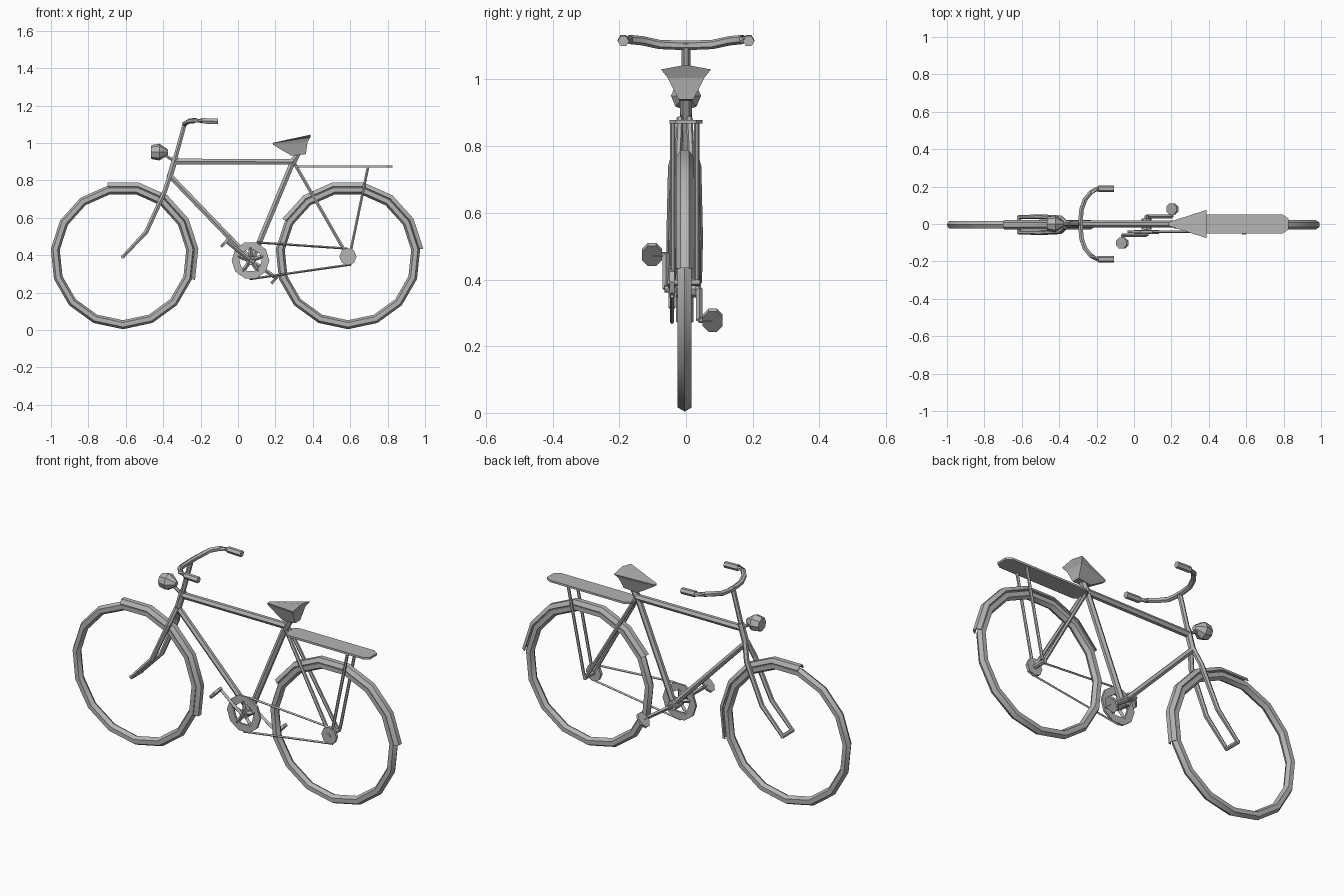
import bpy, bmesh
from math import sin, cos, radians, pi
from mathutils import Vector, Matrix

cube = bpy.data.objects.get("Cube")
if cube:
    bpy.data.objects.remove(cube, do_unlink=True)

grey = bpy.data.materials.new("grey metal")
grey.use_nodes = True
grey.diffuse_color = (0.46, 0.46, 0.46, 1)
grey.node_tree.nodes["Principled BSDF"].inputs["Base Color"].default_value = (0.46, 0.46, 0.46, 1)


def finish(name, bm, smooth=True):
    bmesh.ops.recalc_face_normals(bm, faces=bm.faces)
    mesh = bpy.data.meshes.new(name)
    bm.to_mesh(mesh)
    bm.free()
    mesh.materials.append(grey)
    ob = bpy.data.objects.new(name, mesh)
    bpy.context.collection.objects.link(ob)
    if smooth:
        bpy.ops.object.select_all(action='DESELECT')
        ob.select_set(True)
        bpy.context.view_layer.objects.active = ob
        bpy.ops.object.shade_smooth_by_angle(angle=radians(30))


def loft(name, rings, closed=False, smooth=True):
    """Skin a list of equal-length point rings, capping the ends unless closed."""
    bm = bmesh.new()
    vs = [[bm.verts.new(p) for p in ring] for ring in rings]
    n = len(vs[0])
    pairs = list(zip(vs, vs[1:])) + ([(vs[-1], vs[0])] if closed else [])
    for a, b in pairs:
        for i in range(n):
            j = (i + 1) % n
            bm.faces.new((a[i], a[j], b[j], b[i]))
    if not closed:
        bm.faces.new(vs[0])
        bm.faces.new(vs[-1])
    finish(name, bm, smooth)


def tube(name, path, radius, sides=6, smooth=False):
    """Sweep a polygon along a path; radius may be one value or one per point."""
    pts = [Vector(p) for p in path]
    radii = radius if isinstance(radius, (list, tuple)) else [radius] * len(pts)
    rings = []
    for i, p in enumerate(pts):
        t = (pts[min(i + 1, len(pts) - 1)] - pts[max(i - 1, 0)]).normalized()
        ref = Vector((0, 0, 1)) if abs(t.y) > 0.6 else Vector((0, 1, 0))
        u = (ref - t * ref.dot(t)).normalized()
        v = t.cross(u)
        rings.append([p + radii[i] * (u * cos(a) + v * sin(a))
                      for a in (2 * pi * k / sides for k in range(sides))])
    loft(name, rings, smooth=smooth)


def arc(name, centre, section, degrees, closed=False):
    """Sweep a (radius, y) section around a sideways axle."""
    rings = [[(centre[0] + r * cos(radians(d)), y, centre[1] + r * sin(radians(d)))
              for r, y in section] for d in degrees]
    loft(name, rings, closed)


def mirror_tubes(name, path, radius, middle=0.0):
    for side, s in (("left", 1), ("right", -1)):
        tube(f"{name}_{side}", [(x, middle + y * s, z) for x, y, z in path], radius)


def axle(name, x, z, y0, y1, radius, sides=8):
    tube(name, [(x, y0, z), (x, y1, z)], radius, sides)


FRONT, REAR, CRANK = (-0.615, 0.392), (0.588, 0.392), (0.067, 0.372)
MID = -0.004  # wheel plane

# Wheels: fifteen-sided hoops with a hexagonal tyre section
tyre = [(0.364 + 0.024 * cos(k * pi / 3), MID + 0.024 * sin(k * pi / 3)) for k in range(6)]
for name, centre in (("front_tyre", FRONT), ("rear_tyre", REAR)):
    arc(name, centre, tyre, range(-90, 270, 24), closed=True)

# Mudguards: thin arched strips
strip = [(0.384, -0.026), (0.405, -0.013), (0.405, 0.013), (0.384, 0.026),
         (0.38, 0.024), (0.401, 0.011), (0.401, -0.011), (0.38, -0.024)]
guard = [(r, y + MID) for r, y in strip]
arc("front_mudguard", FRONT, guard, range(-18, 103, 24))
arc("rear_mudguard", REAR, guard, range(6, 151, 24))

# Frame
tube("steering_column", [(-0.283, 0, 1.11), (-0.335, 0, 0.92)], 0.013)
tube("head_tube", [(-0.333, 0, 0.925), (-0.368, 0, 0.81)], 0.018)
tube("top_tube", [(-0.338, 0, 0.9), (0.3, 0, 0.899)], 0.018)
tube("down_tube", [(-0.365, 0, 0.825), (0.06, 0, 0.385)], 0.016)
tube("seat_tube", [(0.3, 0, 0.915), (0.075, 0, 0.375)], 0.017)
tube("seat_post", [(0.295, 0, 0.895), (0.325, 0, 0.955)], 0.018)
mirror_tubes("fork_leg", [(-0.362, 0.008, 0.83), (-0.392, 0.036, 0.74),
                          (-0.49, 0.042, 0.525), (-0.617, 0.042, 0.39)],
             [0.014, 0.014, 0.013, 0.01], MID)
mirror_tubes("seat_stay", [(0.305, 0.014, 0.885), (0.586, 0.036, 0.395)], 0.01, MID)
mirror_tubes("rack_stay", [(0.695, 0.036, 0.87), (0.598, 0.036, 0.4)], 0.008, MID)
axle("front_axle", *FRONT, -0.05, 0.044, 0.011, 6)
axle("rear_axle", *REAR, -0.055, 0.042, 0.012, 6)
axle("bottom_bracket", *CRANK, -0.03, 0.03, 0.026)

# Luggage rack: flat plate with clipped corners
outline = [(0.31, -0.03), (0.34, -0.05), (0.795, -0.05), (0.825, -0.03),
           (0.825, 0.03), (0.795, 0.05), (0.34, 0.05), (0.31, 0.03)]
loft("luggage_rack", [[(x, y, z) for x, y in outline] for z in (0.868, 0.879)], smooth=False)

# Handlebar and grips
half = [(-0.11, 0.188, 1.115), (-0.19, 0.188, 1.118), (-0.23, 0.17, 1.12),
        (-0.262, 0.13, 1.116), (-0.28, 0.08, 1.105), (-0.285, 0.03, 1.103)]
bar = half + [(x, -y, z) for x, y, z in reversed(half)]
tube("handlebar", bar, 0.014, 6, smooth=True)
mirror_tubes("grip", [(-0.107, 0.188, 1.115), (-0.19, 0.188, 1.118)], 0.017)


# Saddle: wide at the back, tapering to the nose and down to the post
def saddle_ring(x_nose, x_back, w_nose, w_back, z_nose, z_back, crown):
    return [(x_nose, -w_nose, z_nose), (x_back, -w_back, z_back),
            (x_back, 0, z_back + crown), (x_back, w_back, z_back), (x_nose, w_nose, z_nose)]


loft("saddle", [saddle_ring(0.185, 0.387, 0.01, 0.075, 1.0, 1.03, 0.014),
                saddle_ring(0.187, 0.372, 0.01, 0.055, 0.99, 1.005, 0),
                saddle_ring(0.285, 0.363, 0.018, 0.022, 0.932, 0.94, 0)], smooth=False)

# Headlamp, tipped slightly, and its bracket
tube("headlamp", [(-0.464, 0, 0.951), (-0.457, 0, 0.951), (-0.42, 0, 0.951), (-0.374, 0, 0.95)],
     [0.034, 0.039, 0.045, 0.014], 8, smooth=True)
tube("lamp_bracket", [(-0.4, 0, 0.94), (-0.335, 0, 0.9)], 0.009)

# Chainring with five spokes, and rear sprocket
ring = [(0.101, -0.048), (0.101, -0.036), (0.06, -0.036), (0.06, -0.048)]
arc("chainring", CRANK, ring, range(0, 360, 36), closed=True)
for k in range(5):
    a = radians(90 + 72 * k)
    tube(f"chainring_spoke_{k + 1}",
         [(CRANK[0] + r * cos(a), -0.042, CRANK[1] + r * sin(a)) for r in (0.01, 0.07)],
         0.011, 4)
axle("chainring_hub", *CRANK, -0.05, -0.034, 0.024)
axle("rear_sprocket", *REAR, -0.05, -0.034, 0.046)

# Chain runs
tube("chain_upper", [(0.1, -0.042, 0.468), (0.586, -0.042, 0.435)], 0.006, 4)
tube("chain_lower", [(0.062, -0.042, 0.272), (0.606, -0.042, 0.35)], 0.006, 4)

# Cranks and pedals, opposed across the bottom bracket
axle("crank_axle", *CRANK, -0.065, 0.045, 0.011)
for side, x, z, y, out in (("right", -0.063, 0.475, -0.06, -0.102),
                           ("left", 0.205, 0.278, 0.04, 0.08)):
    tube(f"crank_{side}", [(CRANK[0], y, CRANK[1]), (x, y, z)], 0.01, 4)
    axle(f"pedal_pin_{side}", x, z, y, out, 0.008, 6)
    bm = bmesh.new()
    bmesh.ops.create_cone(bm, cap_ends=True, segments=8, radius1=0.5, radius2=0.5, depth=1,
                          matrix=Matrix.Rotation(pi / 8, 4, 'Z'))
    bmesh.ops.transform(bm, verts=bm.verts, matrix=Matrix.Translation((x, out, z))
                        @ Matrix.Rotation(radians(-48), 4, 'Y')
                        @ Matrix.Diagonal((0.088, 0.065, 0.014, 1)))
    finish(f"pedal_{side}", bm, smooth=False)
